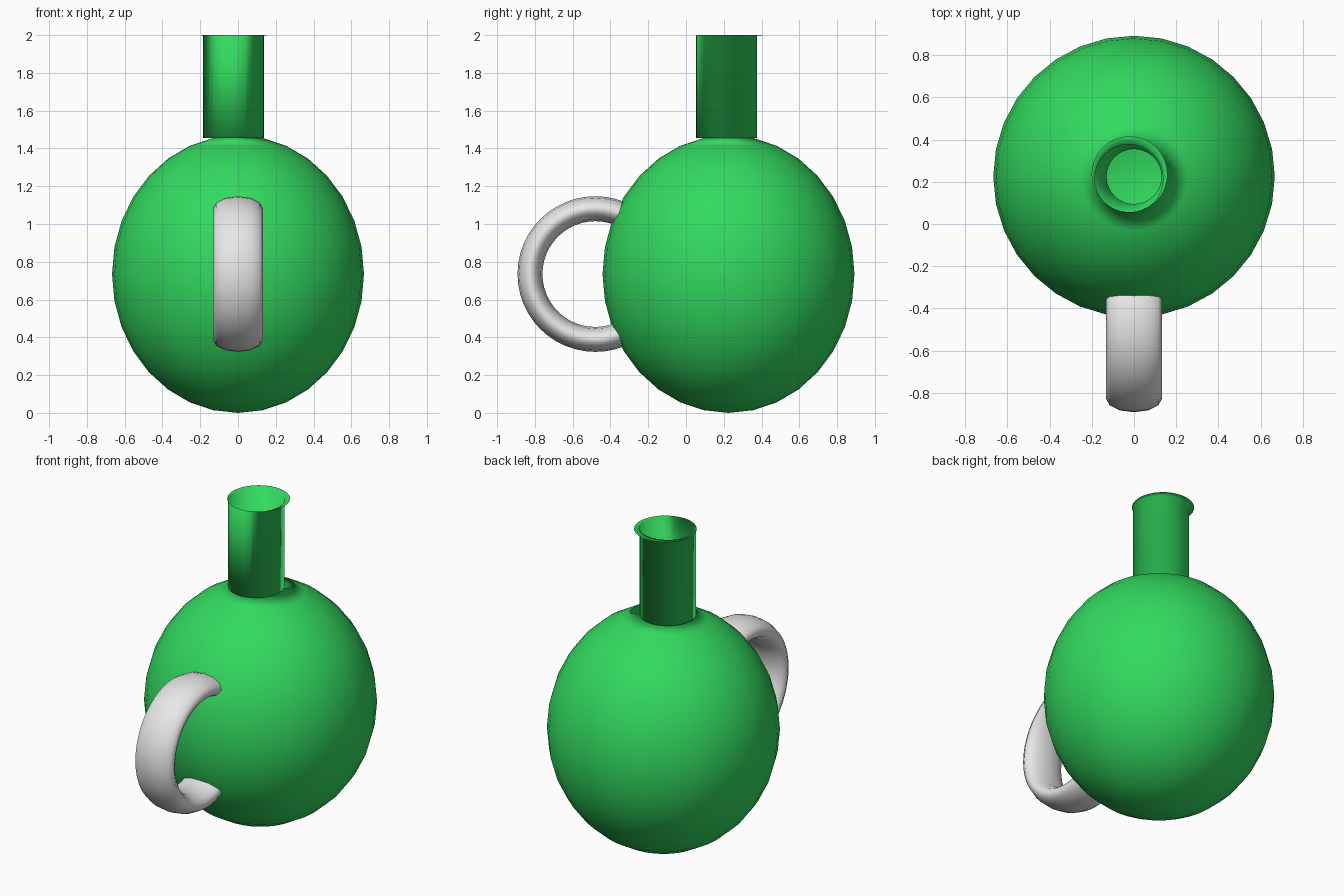
import bpy, bmesh, math

if "Cube" in bpy.data.objects:
    bpy.data.objects.remove(bpy.data.objects["Cube"])


def material(name, rgb):
    m = bpy.data.materials.new(name)
    m.diffuse_color = (*rgb, 1)
    m.use_nodes = True
    m.node_tree.nodes["Principled BSDF"].inputs["Base Color"].default_value = m.diffuse_color
    return m


green = material("bottle green", (0.032, 0.70, 0.115))
grey = material("light grey", (0.8, 0.8, 0.8))

# Bottle: open sphere, neck and lip as one thin-walled skin of stacked rings
SEG, STEPS = 32, 16
R, H, CY = 0.667, 0.735, 0.225
rings = []  # (centre x, centre y, radius, z)
for i in range(1, STEPS):
    a = math.pi * i / STEPS
    rings.append((0, CY, R * math.sin(a), H - H * math.cos(a)))
rings += [
    (-0.024, 0.215, 0.162, 1.455),  # foot of the neck
    (-0.024, 0.215, 0.162, 1.998),  # top of the neck
    (-0.021, 0.236, 0.180, 2.0),    # lip
]

bm = bmesh.new()
loops = []
for cx, cy, r, z in rings:
    loops.append([bm.verts.new((cx + r * math.cos(2 * math.pi * k / SEG),
                                cy + r * math.sin(2 * math.pi * k / SEG), z))
                  for k in range(SEG)])
bottom = bm.verts.new((0, CY, 0))
for k in range(SEG):
    n = (k + 1) % SEG
    bm.faces.new((bottom, loops[0][n], loops[0][k]))
    for lo, hi in zip(loops, loops[1:]):
        bm.faces.new((lo[k], lo[n], hi[n], hi[k]))
for f in bm.faces:
    f.smooth = True
mesh = bpy.data.meshes.new("bottle")
bm.to_mesh(mesh)
bm.free()
bottle = bpy.data.objects.new("bottle", mesh)
bpy.context.collection.objects.link(bottle)
mesh.materials.append(green)

# Handle: upright ring, widened sideways, sunk into the bottle
bpy.ops.mesh.primitive_torus_add(
    major_segments=48, minor_segments=12, major_radius=0.346,
    minor_radius=0.066, location=(0, -0.48, 0.735),
    rotation=(0, math.pi / 2, 0))
handle = bpy.context.object
handle.name = "handle"
handle.scale = (1, 1, 2.02)
bpy.ops.object.shade_smooth()
handle.data.materials.append(grey)
